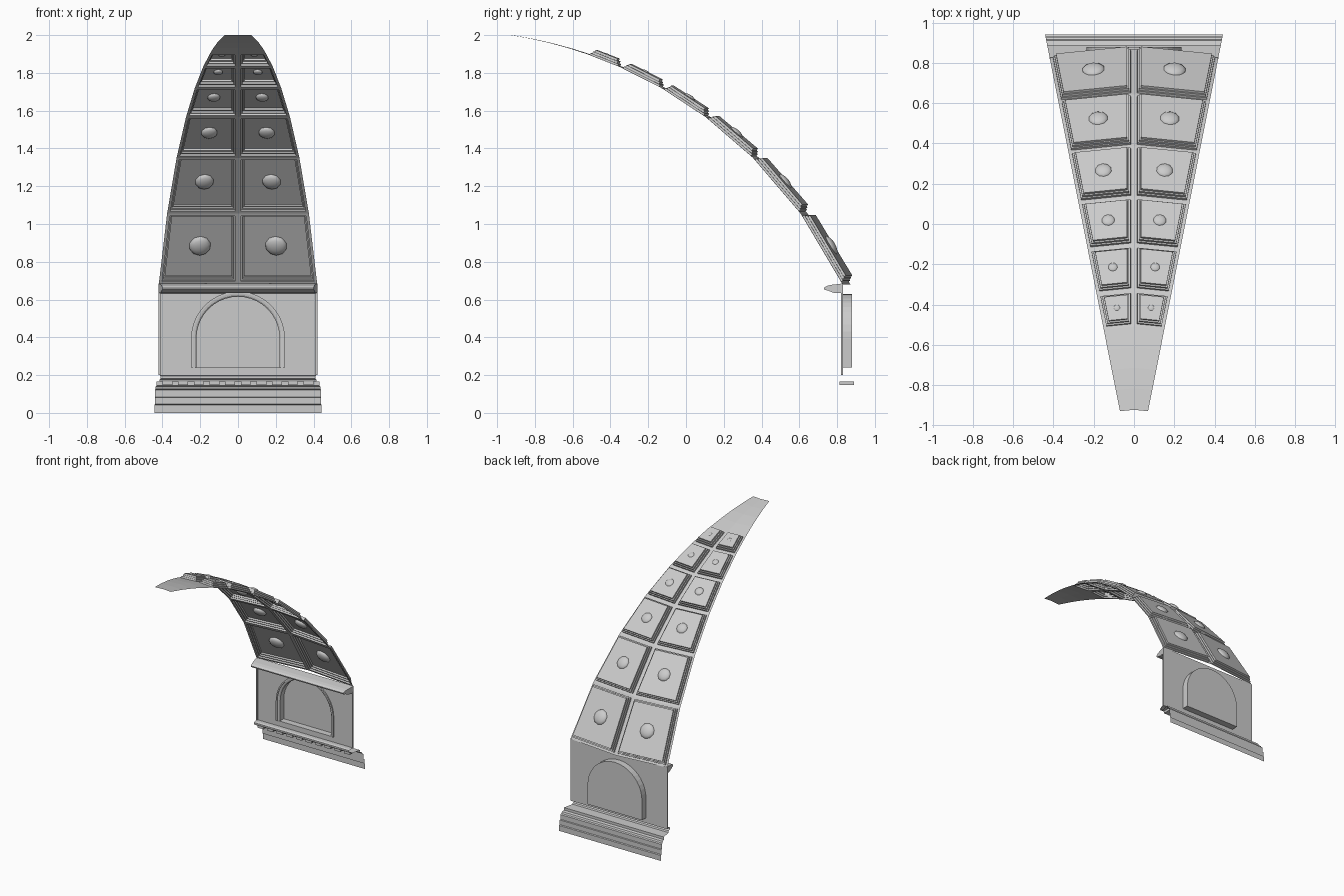
import bpy, bmesh
from math import sin, cos, radians, pi
from mathutils import Vector, Matrix

if "Cube" in bpy.data.objects:
    bpy.data.objects.remove(bpy.data.objects["Cube"])

AXIS_Y = -1.28            # dome axis
HALF = radians(11.25)     # half of one sixteenth
R, ZC = 2.39, -0.363      # dome meridian arc


def finish(bm, name, mirror=False, smooth=False):
    me = bpy.data.meshes.new(name)
    bm.to_mesh(me)
    bm.free()
    ob = bpy.data.objects.new(name, me)
    bpy.context.collection.objects.link(ob)
    if mirror:
        ob.modifiers.new("mirror", 'MIRROR').use_axis[0] = True
    if smooth:
        for p in me.polygons:
            p.use_smooth = True
    return ob


def dome_point(deg, ang):
    r = R * cos(radians(deg))
    return Vector((r * sin(ang), AXIS_Y + r * cos(ang), ZC + R * sin(radians(deg))))


def wedge_x(y):
    return (y - AXIS_Y) * sin(HALF) / cos(HALF)


def moulding(name, profile, cap=False):
    # profile in y,z run between the two wedge planes
    bm = bmesh.new()
    a = [bm.verts.new((-wedge_x(y), y, z)) for y, z in profile]
    b = [bm.verts.new((wedge_x(y), y, z)) for y, z in profile]
    for i in range(len(profile) - 1):
        bm.faces.new((a[i], b[i], b[i + 1], a[i + 1]))
    if cap:
        bm.faces.new(a)
        bm.faces.new(b[::-1])
    return finish(bm, name)


def add_box(bm, x0, x1, y0, y1, z0, z1):
    m = Matrix.Translation(((x0 + x1) / 2, (y0 + y1) / 2, (z0 + z1) / 2)) \
        @ Matrix.Diagonal((x1 - x0, y1 - y0, z1 - z0, 1))
    bmesh.ops.create_cube(bm, size=1, matrix=m)


def arch(hw, spring=0.395, sill=0.24, n=20):
    pts = [(hw, sill)]
    pts += [(hw * cos(pi * i / n), spring + hw * sin(pi * i / n)) for i in range(n + 1)]
    return pts + [(-hw, sill)]


# Coffered dome: one flat facet per row, stepped recesses, mirrored
rows = [25.9, 36.4, 45.8, 53.8, 60.6, 66.6, 71.2]
cap = [73.8, 76.3, 78.8, 81.4]
bm = bmesh.new()
levels = rows + cap
mid = [bm.verts.new(dome_point(d, 0)) for d in levels]
edge = [bm.verts.new(dome_point(d, HALF)) for d in levels]
coffers = []
for i in range(len(levels) - 1):
    f = bm.faces.new((mid[i + 1], mid[i], edge[i], edge[i + 1]))
    f.normal_update()
    if f.normal.z < 0:
        f.normal_flip()
    if i < len(rows) - 1:
        coffers.append(f)
bmesh.ops.inset_individual(bm, faces=coffers, thickness=0.016, use_even_offset=True)
for step in range(3):
    bmesh.ops.inset_individual(bm, faces=coffers, thickness=0, depth=0.012)
    if step < 2:
        bmesh.ops.inset_individual(bm, faces=coffers, thickness=0.008, use_even_offset=True)
panels = [(f.calc_center_median(), f.normal.copy()) for f in coffers]
finish(bm, "coffered_dome", mirror=True)

# Flattened bosses in the coffers
bm = bmesh.new()
for (c, n), rad in zip(panels, (0.058, 0.05, 0.043, 0.034, 0.025, 0.018)):
    m = Matrix.Translation(c - n * 0.004) @ n.to_track_quat('Z', 'Y').to_matrix().to_4x4() \
        @ Matrix.Diagonal((rad, rad, rad * 0.45, 1))
    bmesh.ops.create_uvsphere(bm, u_segments=10, v_segments=8, radius=1, matrix=m)
finish(bm, "coffer_bosses", mirror=True, smooth=True)

# Drum wall with arched opening
WALL = 0.83
bm = bmesh.new()
w = wedge_x(WALL)
edges = []
for loop in ([(-w, 0.2), (w, 0.2), (w, 0.685), (-w, 0.685)], arch(0.235)):
    vs = [bm.verts.new((x, WALL, z)) for x, z in loop]
    edges += [bm.edges.new((vs[i], vs[(i + 1) % len(vs)])) for i in range(len(vs))]
bmesh.ops.triangle_fill(bm, edges=edges, use_beauty=True, normal=(0, -1, 0))
finish(bm, "drum_wall")

# Niche jamb and back panel
bm = bmesh.new()
front = [bm.verts.new((x, WALL, z)) for x, z in arch(0.235)]
back = [bm.verts.new((x, 0.88, z)) for x, z in arch(0.235)]
for i in range(len(front)):
    j = (i + 1) % len(front)
    bm.faces.new((front[i], front[j], back[j], back[i]))
bm.faces.new(back)
finish(bm, "arched_niche")

# Stepped arch surround
bm = bmesh.new()
section = [(0.248, WALL), (0.248, 0.82), (0.238, 0.82), (0.238, 0.826),
           (0.228, 0.828), (0.22, 0.835), (0.22, 0.88)]
rings = [[bm.verts.new((x, y, z)) for x, z in arch(hw)] for hw, y in section]
for a, b in zip(rings, rings[1:]):
    for i in range(len(a) - 1):
        bm.faces.new((a[i], a[i + 1], b[i + 1], b[i]))
finish(bm, "arch_surround")

# Thin edge strips on the wall
bm = bmesh.new()
add_box(bm, w - 0.01, w, 0.82, WALL, 0.2, 0.64)
finish(bm, "edge_strips", mirror=True)

# Upper cornice
moulding("upper_cornice", [(0.83, 0.633), (0.80, 0.636), (0.785, 0.634), (0.765, 0.642),
                           (0.75, 0.648), (0.733, 0.652), (0.73, 0.662), (0.745, 0.672),
                           (0.77, 0.678), (0.83, 0.685)], cap=True)

# Lower entablature, open profile
moulding("entablature", [(0.83, 0.2), (0.80, 0.2), (0.785, 0.195), (0.785, 0.182), (0.805, 0.176),
                         (0.81, 0.165), (0.89, 0.165), (0.89, 0.145), (0.91, 0.14),
                         (0.915, 0.127), (0.925, 0.122), (0.925, 0.085), (0.932, 0.082),
                         (0.932, 0.046), (0.94, 0.042), (0.94, 0)])

# Dentils
bm = bmesh.new()
for i in range(10):
    x = -0.374 + i * 0.083
    add_box(bm, x - 0.026, x + 0.026, 0.812, 0.89, 0.148, 0.165)
finish(bm, "dentils")
